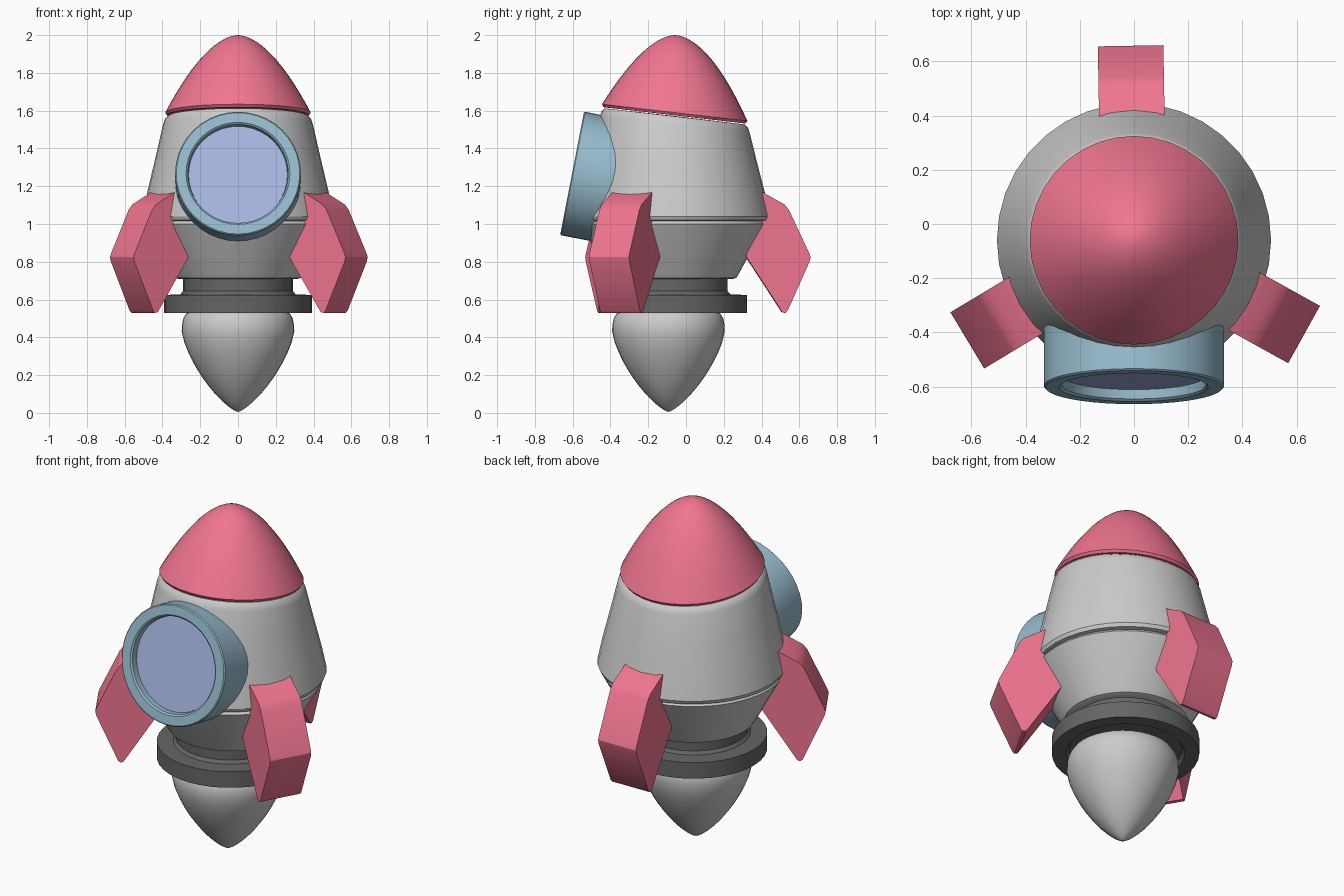
import bpy, bmesh, math
from mathutils import Matrix, Vector

if "Cube" in bpy.data.objects:
    bpy.data.objects.remove(bpy.data.objects["Cube"])


def material(name, rgb):
    m = bpy.data.materials.new(name)
    m.diffuse_color = (*rgb, 1)
    m.use_nodes = True
    m.node_tree.nodes["Principled BSDF"].inputs["Base Color"].default_value = m.diffuse_color
    return m


PINK = material("pink", (0.87, 0.18, 0.28))
BLUE = material("blue", (0.31, 0.50, 0.62))
GLASS = material("glass", (0.40, 0.48, 0.78))
DARK = material("dark_grey", (0.13, 0.13, 0.13))


def finish(bm, name, mat=None):
    bmesh.ops.recalc_face_normals(bm, faces=bm.faces)
    mesh = bpy.data.meshes.new(name)
    bm.to_mesh(mesh)
    bm.free()
    ob = bpy.data.objects.new(name, mesh)
    bpy.context.collection.objects.link(ob)
    if mat:
        mesh.materials.append(mat)
    bpy.ops.object.select_all(action='DESELECT')
    ob.select_set(True)
    bpy.context.view_layer.objects.active = ob
    bpy.ops.object.shade_smooth_by_angle(angle=math.radians(32))
    return ob


def lathe(name, profile, cy=0, mat=None, tilt=None, matrix=None, steps=36):
    """Revolve (radius, z) points; tilt(z) slants the rings towards the back."""
    bm = bmesh.new()
    verts = [bm.verts.new((r, 0, z)) for r, z in profile]
    edges = [bm.edges.new(p) for p in zip(verts, verts[1:])]
    bmesh.ops.spin(bm, geom=verts + edges, cent=(0, 0, 0), axis=(0, 0, 1),
                   angle=math.tau, steps=steps, use_duplicate=False)
    bmesh.ops.remove_doubles(bm, verts=bm.verts, dist=0.0005)
    for v in bm.verts:
        if tilt:
            v.co.z -= 0.115 * v.co.y * tilt(v.co.z)
        v.co.y += cy
    if matrix:
        bm.transform(matrix)
    return finish(bm, name, mat)


def clamp(v):
    return max(0.0, min(1.0, v))


# Nose cone, slanted at its base
N = 14
nose = [(0, 1.575), (0.375, 1.575)]
for i in range(N + 1):
    s = 1 - i / N
    nose.append((0.385 * (s * s) ** 0.56, 2.0 - 0.41 * s * s))
lathe("nose_cone", nose, -0.06, PINK, lambda z: clamp((2 - z) / 0.41))

# Upper hull, with its top following the slant
lathe("upper_hull", [(0, 1.015), (0.475, 1.015), (0.497, 1.02), (0.506, 1.04), (0.48, 1.17),
                     (0.435, 1.36), (0.396, 1.53), (0.387, 1.555), (0.37, 1.57), (0, 1.572)],
      -0.06, tilt=lambda z: clamp((z - 1.05) / 0.52))

# Lower hull
lathe("lower_hull", [(0, 1.016), (0.478, 1.016), (0.49, 1.0), (0.345, 0.735), (0.332, 0.715),
                     (0.31, 0.708), (0, 0.708)], -0.066)

# Neck and collar
lathe("engine_collar", [(0, 0.72), (0.29, 0.72), (0.29, 0.645), (0.305, 0.628), (0.392, 0.624),
                        (0.392, 0.53), (0.315, 0.53), (0.3, 0.555), (0, 0.555)], -0.07, DARK)

# Exhaust flame bulb
bulb = []
for i in range(N + 1):
    u = (i / N) ** 2
    bulb.append((0.298 * (1 - (1 - u) ** 1.4) ** 0.75, 0.005 + 0.425 * u))
bulb += [(0.297, 0.465), (0.29, 0.5), (0.275, 0.525), (0.25, 0.54), (0, 0.545)]
lathe("exhaust_bulb", bulb, -0.093)

# Porthole frame and glass, tipped slightly upward
aim = Vector((0, -0.982, 0.19))
port = Matrix.Translation((0, -0.603, 1.268)) @ aim.to_track_quat('Z', 'Y').to_matrix().to_4x4()
lathe("porthole_frame", [(0, -0.28), (0.333, -0.28), (0.333, -0.006), (0.327, 0), (0.275, 0),
                         (0.266, -0.008), (0.262, -0.06), (0, -0.06)], mat=BLUE, matrix=port, steps=40)
lathe("porthole_glass", [(0, -0.07), (0.262, -0.07), (0.262, -0.042), (0, -0.042)],
      mat=GLASS, matrix=port, steps=40)

# Three fins around the hull
FIN = [(0.40, 1.185), (0.46, 1.17), (0.55, 1.12), (0.58, 1.103), (0.603, 1.075), (0.711, 0.845),
       (0.718, 0.825), (0.712, 0.80), (0.596, 0.54), (0.585, 0.53), (0.568, 0.533),
       (0.378, 0.825), (0.38, 1.0)]
for label, angle in (("back", 91), ("left", 211), ("right", 331)):
    bm = bmesh.new()
    face = bm.faces.new([bm.verts.new((r, -0.121, z)) for r, z in FIN])
    ext = bmesh.ops.extrude_face_region(bm, geom=[face])
    bmesh.ops.translate(bm, vec=(0, 0.242, 0),
                        verts=[g for g in ext["geom"] if isinstance(g, bmesh.types.BMVert)])
    if not any(f.normal.y < -0.9 for f in bm.faces) and not face.is_valid:
        bmesh.ops.holes_fill(bm, edges=bm.edges)
    bm.transform(Matrix.Translation((0, -0.06, 0)) @ Matrix.Rotation(math.radians(angle), 4, 'Z'))
    finish(bm, label + "_fin", PINK)
